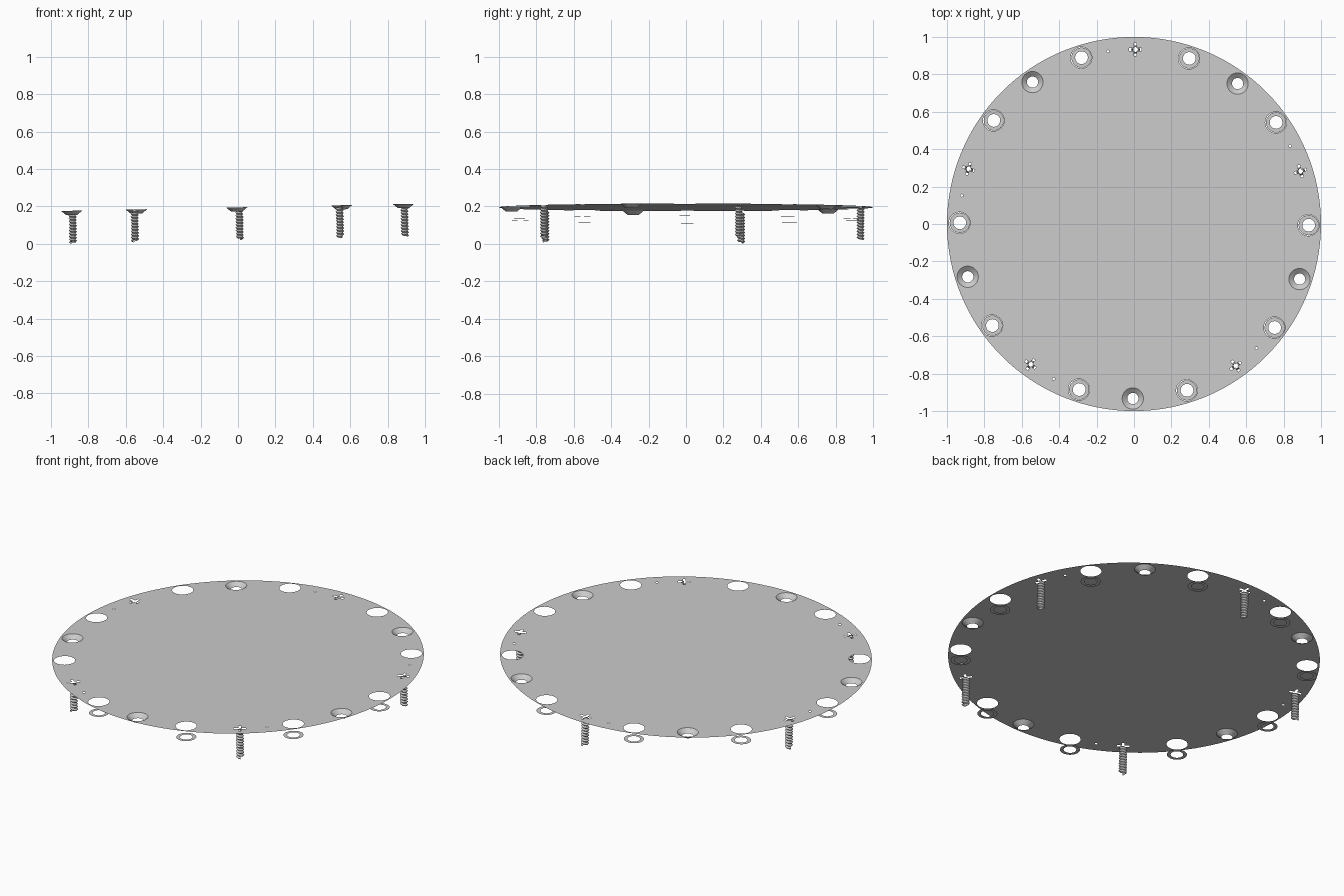
import bpy, bmesh
from math import pi, cos, sin, radians
from mathutils import Matrix, Vector

cube = bpy.data.objects.get("Cube")
if cube:
    bpy.data.objects.remove(cube, do_unlink=True)

# One grey for every part
grey = bpy.data.materials.new("light_grey")
grey.use_nodes = True
grey.diffuse_color = (0.6, 0.6, 0.6, 1)
bsdf = next(n for n in grey.node_tree.nodes if n.type == 'BSDF_PRINCIPLED')
bsdf.inputs["Base Color"].default_value = grey.diffuse_color

# The whole assembly leans slightly, rising towards +x
LEAN = Matrix.Translation((0, 0, 0.195)) @ Matrix.Rotation(-0.0205, 4, 'Y')
BOLT_RADIUS, TURN = 0.933, radians(-0.4)
SLOTS = 20
HOLE, HEAD, PILOT = 0.057, 0.044, 0.007


def at_slot(k, drop=0.0):
    """Local frame at a (possibly fractional) bolt-circle slot."""
    return (Matrix.Rotation(TURN + k * 2 * pi / SLOTS, 4, 'Z')
            @ Matrix.Translation((BOLT_RADIUS, 0, -drop)))


def circle(radius, n=32, frame=Matrix()):
    return [frame @ Vector((radius * cos(2 * pi * i / n), radius * sin(2 * pi * i / n), 0))
            for i in range(n)]


def cross(length, w):
    pts = []
    for i in range(4):
        turn = Matrix.Rotation(i * pi / 2, 4, 'Z')
        pts += [turn @ Vector(p) for p in ((length, -w, 0), (length, w, 0), (w, w, 0))]
    return pts


def finish(bm, name):
    mesh = bpy.data.meshes.new(name)
    bm.to_mesh(mesh)
    bm.free()
    mesh.materials.append(grey)
    return mesh


def sheet(name, loops):
    """Flat sheet: the first loop is the rim, the others are holes."""
    bm = bmesh.new()
    for loop in loops:
        vs = [bm.verts.new(p) for p in loop]
        for a, b in zip(vs, vs[1:] + vs[:1]):
            bm.edges.new((a, b))
    bmesh.ops.triangle_fill(bm, use_beauty=True, edges=bm.edges[:], normal=(0, 0, 1))
    for f in bm.faces:
        f.normal_update()
        if f.normal.z < 0:
            f.normal_flip()
    return finish(bm, name)


def thread(name, root, crest, length, turns, seg=16):
    """Hollow helical thread hanging down from z = 0."""
    bm = bmesh.new()
    pitch = length / (turns + 1)
    rows = []
    for i in range(turns * seg + 1):
        a, z = 2 * pi * i / seg, -pitch * i / seg
        rows.append([bm.verts.new((r * cos(a), r * sin(a), z - d * pitch))
                     for r, d in ((root, 0), (crest, 0.5), (root, 1))])
    for p, q in zip(rows, rows[1:]):
        for j in range(2):
            bm.faces.new((p[j], p[j + 1], q[j + 1], q[j]))
    bmesh.ops.remove_doubles(bm, verts=bm.verts[:], dist=0.0002)
    return finish(bm, name)


def place(name, mesh, frame=Matrix()):
    obj = bpy.data.objects.new(name, mesh)
    bpy.context.collection.objects.link(obj)
    obj.matrix_world = LEAN @ frame


# Cover plate with large, screw and pilot holes
loops = [circle(1.0, 128)]
for k in range(SLOTS):
    loops.append(circle(HEAD if k % 4 == 1 else HOLE, 32, at_slot(k)))
    if k % 4 == 1:
        loops.append(circle(PILOT, 12, at_slot(k + 0.5)))
place("cover_plate", sheet("cover_plate", loops))

# Shared meshes for the repeated fittings
washer = sheet("washer", [circle(0.054), circle(0.034)])
head = sheet("screw_head", [circle(HEAD), cross(0.034, 0.007)])
shaft = thread("screw_thread", 0.014, 0.022, 0.176, 10)
bm = bmesh.new()
bmesh.ops.create_cone(bm, cap_ends=False, segments=32, radius1=0.03, radius2=HOLE,
                      depth=0.022, matrix=Matrix.Translation((0, 0, -0.011)))
for f in bm.faces:
    f.smooth = True
cup = finish(bm, "countersink")

# Fittings around the bolt circle
for k in range(SLOTS):
    if k % 4 == 1:
        place(f"screw_head_{k}", head, at_slot(k))
        place(f"screw_thread_{k}", shaft, at_slot(k))
    elif k % 4 == 3:
        place(f"countersink_{k}", cup, at_slot(k))
    else:
        place(f"washer_{k}", washer, at_slot(k, 0.065))
